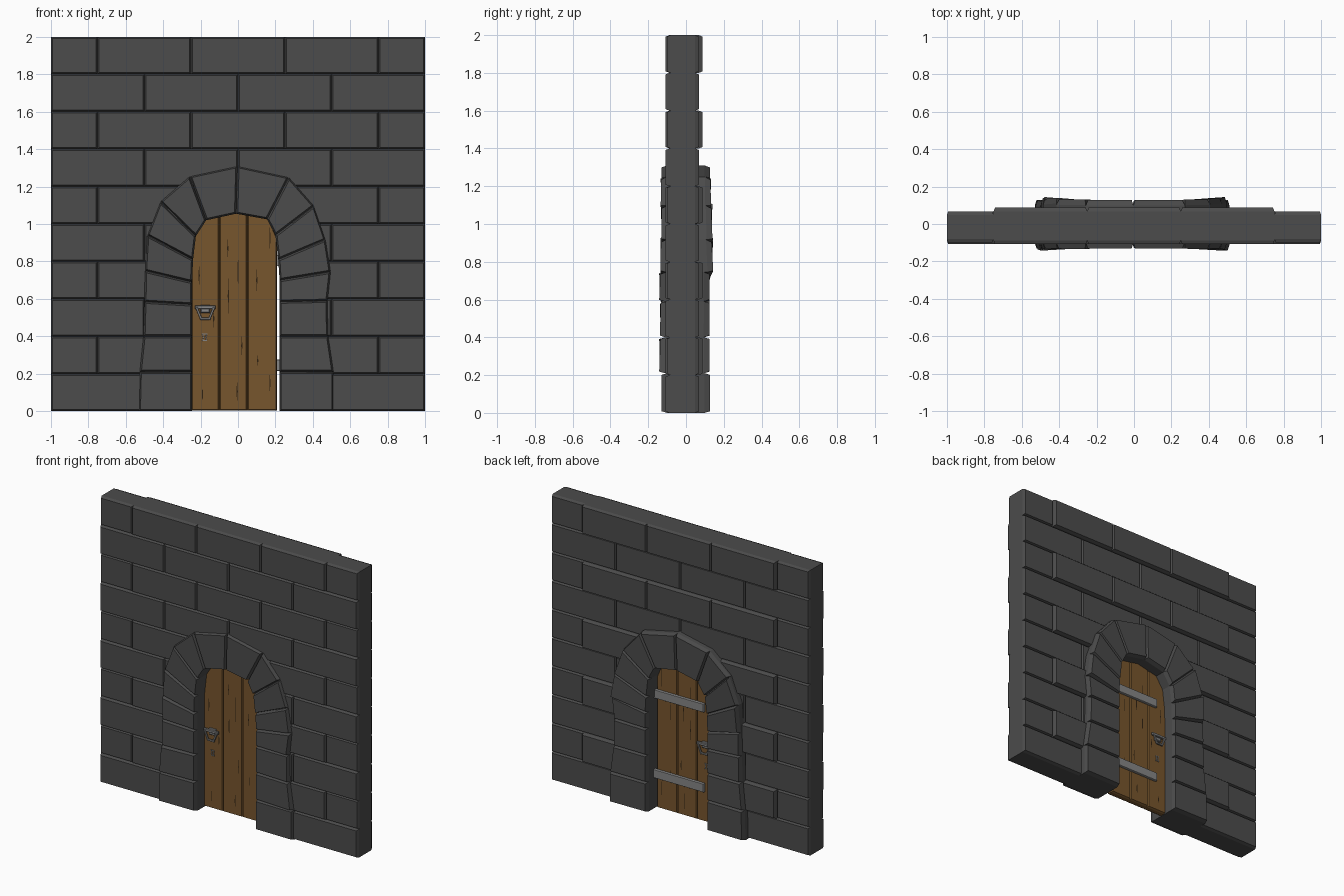
import bpy, bmesh, math

if "Cube" in bpy.data.objects:
    bpy.data.objects.remove(bpy.data.objects["Cube"])


def material(name, rgb):
    m = bpy.data.materials.new(name)
    m.diffuse_color = (*rgb, 1)
    m.use_nodes = True
    m.node_tree.nodes["Principled BSDF"].inputs["Base Color"].default_value = m.diffuse_color
    return m


STONE = material("dark_stone", (0.072, 0.072, 0.072))
WOOD = material("brown_wood", (0.185, 0.092, 0.026))
CRACK = material("dark_crack", (0.03, 0.016, 0.006))
IRON = material("grey_iron", (0.24, 0.24, 0.24))


def finish(name, bm, mat):
    bmesh.ops.recalc_face_normals(bm, faces=bm.faces)
    me = bpy.data.meshes.new(name)
    bm.to_mesh(me)
    bm.free()
    me.materials.append(mat)
    ob = bpy.data.objects.new(name, me)
    bpy.context.collection.objects.link(ob)
    return ob


def inset(poly, d):
    """Shift every side of a convex counter-clockwise outline inwards by d."""
    out = []
    n = len(poly)
    for i in range(n):
        (ax, az), (bx, bz), (cx, cz) = poly[i - 1], poly[i], poly[(i + 1) % n]
        l1, l2 = math.hypot(bx - ax, bz - az), math.hypot(cx - bx, cz - bz)
        n1 = (-(bz - az) / l1, (bx - ax) / l1)
        n2 = (-(cz - bz) / l2, (cx - bx) / l2)
        k = d / (1 + n1[0] * n2[0] + n1[1] * n2[1])
        out.append((bx + (n1[0] + n2[0]) * k, bz + (n1[1] + n2[1]) * k))
    return out


def slab(bm, poly, front, back, edge=0.008, deep=0.02):
    """Chamfered slab: xz outline, front/back depth as number or one per corner."""
    n = len(poly)
    f = front if isinstance(front, list) else [front] * n
    b = back if isinstance(back, list) else [back] * n
    small = inset(poly, edge)
    loops = [(small, f), (poly, [y + deep for y in f]),
             (poly, [y - deep for y in b]), (small, b)]
    rings = [[bm.verts.new((p[0], y, p[1])) for p, y in zip(ps, ys)] for ps, ys in loops]
    for r, s in zip(rings, rings[1:]):
        for i in range(n):
            j = (i + 1) % n
            bm.faces.new((r[i], r[j], s[j], s[i]))
    bm.faces.new(rings[0])
    bm.faces.new(rings[-1])


def rect(x0, x1, z0, z1):
    return [(x0, z0), (x1, z0), (x1, z1), (x0, z1)]


# wall of running-bond bricks, leaving room for the doorway
bm = bmesh.new()
for row in range(10):
    z = row * 0.2
    odd = row % 2 == 1
    cuts = [-1, -0.75, -0.25, 0.25, 0.75, 1] if odd else [-1, -0.5, 0, 0.5, 1]
    hole = 0.36 if row < 5 else 0.26 if row == 5 else 0
    for a, b in zip(cuts, cuts[1:]):
        back = 0.088 if odd and abs(a + b) < 1.5 else 0.068
        front = -0.101 if odd and abs(a + b) > 1.5 else -0.108
        spans = [(a, b)]
        if hole:
            spans = [(a, min(b, -hole)), (max(a, hole), b)]
        for s, e in spans:
            if e - s > 0.03:
                slab(bm, rect(s, e, z, z + 0.2), front, back)
finish("brick_wall", bm, STONE)

# arch stones between successive joints: outer x, outer z, inner x, inner z
joints = [(-.53, 0, -.245, 0), (-.525, .21, -.245, .21), (-.505, .4, -.245, .4),
          (-.5, .585, -.245, .57), (-.497, .75, -.245, .69), (-.485, .94, -.24, .81),
          (-.415, 1.12, -.225, .935), (-.258, 1.255, -.17, 1.02), (-.003, 1.31, -.01, 1.055),
          (.272, 1.25, .155, 1.025), (.406, 1.097, .2, .94), (.468, .917, .215, .81),
          (.495, .745, .222, .7), (.478, .59, .222, .585), (.482, .4, .222, .4),
          (.51, .21, .222, .21), (.51, 0, .222, 0)]
bm = bmesh.new()
for i, (p, q) in enumerate(zip(joints, joints[1:])):
    poly = [p[2:], q[2:], q[:2], p[:2]]
    t = [0, .012, .008, .012, .006, 0, .004, 0][min(i, 15 - i)]
    u = [0, -.005, -.005, -.005, .016, .012, .004, 0][min(i, 15 - i)]
    slab(bm, poly, [-.128, -.128, -.13 - t, -.13 - t / 2],
         [.125, .125, .128 + u, .128 + u / 2], 0.009, 0.03)
finish("arch_stones", bm, STONE)

# door planks
planks = [[(-.25, .003), (-.1, .003), (-.1, 1.07), (-.17, 1.04), (-.25, .93)],
          [(-.1, .003), (.05, .003), (.05, 1.07), (-.02, 1.09), (-.1, 1.07)],
          [(.05, .003), (.208, .003), (.208, .93), (.16, 1.04), (.05, 1.07)]]
bm = bmesh.new()
for poly in planks:
    slab(bm, poly, -.025, .025, 0.006, 0.012)
finish("door_planks", bm, WOOD)

# thin cracks in the wood on both sides: x, z bottom, z top
cracks = [(-.208, .66, .79), (-.13, .44, .55), (-.055, .82, .92), (0, .65, .84),
          (-.052, .52, .71), (.17, .86, .99), (.105, .24, .3), (-.005, .04, .17),
          (.1, .64, .76), (-.19, .05, .13), (.17, .1, .2), (.02, .3, .4)]
bm = bmesh.new()
for x, z0, z1 in cracks:
    m = (z0 + z1) / 2
    for y in (-.0255, .0255):
        bm.faces.new([bm.verts.new((px, y, pz)) for px, pz in
                      ((x, z0), (x + .004, m), (x, z1), (x - .003, m))])
finish("wood_cracks", bm, CRACK)

# hinge straps on the back
for name, z in (("lower_strap", .215), ("upper_strap", .775)):
    bm = bmesh.new()
    slab(bm, rect(-.165, .235, z, z + .06), .02, .042, 0.002, 0.003)
    finish(name, bm, IRON)


def rod(bm, pts, r):
    """Square bars joining points in the xz plane at one depth."""
    for (ax, y, az), (bx, _, bz) in zip(pts, pts[1:]):
        l = math.hypot(bx - ax, bz - az)
        dx, dz = (bx - ax) / l * r, (bz - az) / l * r
        poly = [(ax - dx + dz, az - dz - dx), (bx + dx + dz, bz + dz - dx),
                (bx + dx - dz, bz + dz + dx), (ax - dx - dz, az - dz + dx)]
        slab(bm, poly, y - r, y + r, r * .3, r * .3)


# handle and keyhole plate on both sides
for side, s in (("front", -1), ("back", 1)):
    bm = bmesh.new()
    slab(bm, rect(-.2, -.15, .525, .568), min(s * .02, s * .04), max(s * .02, s * .04), .004, .004)
    rod(bm, [(-.222, s * .045, .556), (-.128, s * .045, .556)], .009)
    rod(bm, [(-.22, s * .052, .55), (-.197, s * .052, .494),
             (-.153, s * .052, .494), (-.13, s * .052, .55)], .006)
    finish(side + "_handle", bm, IRON)
    bm = bmesh.new()
    rod(bm, [(-.188, s * .026, .378), (-.184, s * .026, .396), (-.19, s * .026, .412),
             (-.166, s * .026, .412), (-.172, s * .026, .396), (-.168, s * .026, .378),
             (-.188, s * .026, .378)], .0028)
    finish(side + "_keyhole", bm, IRON)
